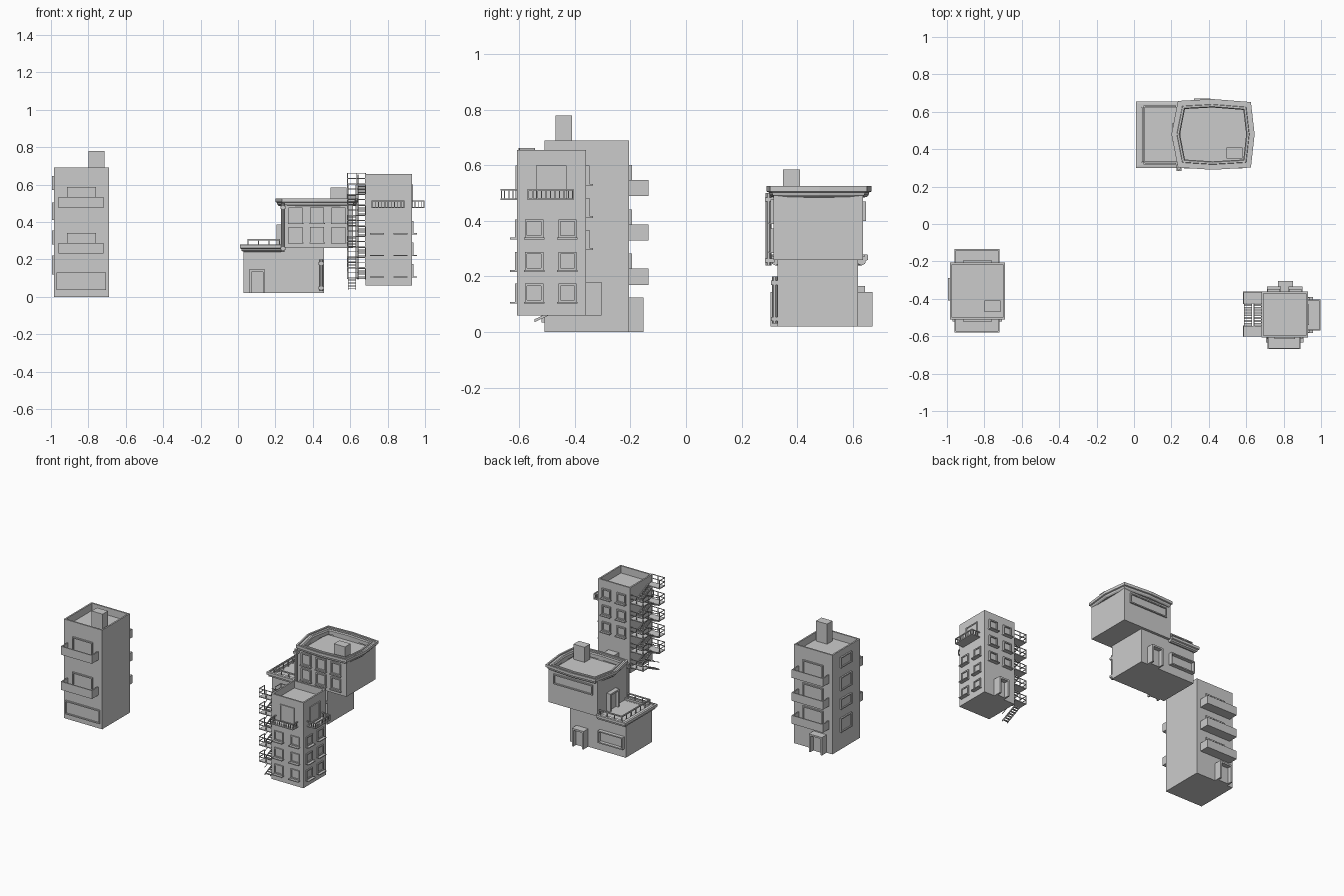
import bpy, bmesh, math
from mathutils import Vector

if "Cube" in bpy.data.objects:
    bpy.data.objects.remove(bpy.data.objects["Cube"])


def finish(bm, name):
    bmesh.ops.recalc_face_normals(bm, faces=bm.faces)
    me = bpy.data.meshes.new(name)
    bm.to_mesh(me)
    bm.free()
    ob = bpy.data.objects.new(name, me)
    bpy.context.collection.objects.link(ob)
    return ob


def box(bm, x0, x1, y0, y1, z0, z1):
    r = bmesh.ops.create_cube(bm, size=1)
    for v in r["verts"]:
        v.co = Vector(((x0 + x1) / 2 + v.co.x * (x1 - x0),
                       (y0 + y1) / 2 + v.co.y * (y1 - y0),
                       (z0 + z1) / 2 + v.co.z * (z1 - z0)))


def fbox(bm, face, u0, u1, z0, z1, o0, o1):
    """Box on a wall: u along the wall, o outward from it. face = (side, wall coordinate)"""
    side, w = face
    s = -1 if side in "FL" else 1
    a, b = sorted((w + s * o0, w + s * o1))
    if side in "FB":
        box(bm, u0, u1, a, b, z0, z1)
    else:
        box(bm, a, b, u0, u1, z0, z1)


def window(bm, face, u0, u1, z0, z1, d=0.01, t=0.008, sill=0.0):
    fbox(bm, face, u0, u0 + t, z0, z1, -.004, d)
    fbox(bm, face, u1 - t, u1, z0, z1, -.004, d)
    fbox(bm, face, u0 + t, u1 - t, z0, z0 + t, -.004, d)
    fbox(bm, face, u0 + t, u1 - t, z1 - t, z1, -.004, d)
    fbox(bm, face, u0 + t, u1 - t, z0 + t, z1 - t, -.004, .002)
    if sill:
        fbox(bm, face, u0 - .004, u1 + .004, z0 - .006, z0, -.004, sill)


def porch(bm, face, u0, u1, z0, z1, d, t=0.012):
    fbox(bm, face, u0, u0 + t, z0, z1 - t, -.004, d)
    fbox(bm, face, u1 - t, u1, z0, z1 - t, -.004, d)
    fbox(bm, face, u0, u1, z1 - t, z1, -.004, d)
    fbox(bm, face, u0 + t, u1 - t, z0, z1 - t, -.004, d * .4)


def solid_balcony(bm, face, u0, u1, z0, z1, d, t=0.008):
    fbox(bm, face, u0, u1, z0, z0 + t, -.004, d)
    fbox(bm, face, u0, u1, z0 + t, z1, d - t, d)
    for a in (u0, u1 - t):
        fbox(bm, face, a, a + t, z0 + t, z1, -.004, d - t)


def rail_balcony(bm, face, u0, u1, z0, z1, d, n=11, t=0.004):
    fbox(bm, face, u0, u1, z0, z0 + .006, -.004, d)
    fbox(bm, face, u0, u1, z1 - .006, z1, d - .006, d)
    for i in range(n):
        u = u0 + (u1 - u0 - t) * i / (n - 1)
        fbox(bm, face, u, u + t, z0, z1, d - t - .001, d - .001)
    for a in (u0, u1 - .006):
        fbox(bm, face, a, a + .006, z1 - .006, z1, -.004, d)
        for k in range(1, 4):
            o = d * k / 4
            fbox(bm, face, a, a + t, z0, z1, o - t / 2, o + t / 2)


def tower(name, x0, x1, y0, y1, z0, z1, rim=0.015, deep=0.05):
    """Block with a sunken flat roof"""
    bm = bmesh.new()
    box(bm, x0, x1, y0, y1, z0, z1)
    bm.faces.ensure_lookup_table()
    top = max(bm.faces, key=lambda f: f.calc_center_median().z)
    bmesh.ops.inset_region(bm, faces=[top], thickness=rim)
    r = bmesh.ops.extrude_discrete_faces(bm, faces=[top])
    for v in r["faces"][0].verts:
        v.co.z -= deep
    return finish(bm, name)


def sweep(name, pts, prof, closed):
    """Mitred moulding: profile of (inward offset, z) along an anticlockwise path"""
    bm = bmesh.new()
    P = [Vector(p) for p in pts]
    n = len(P)
    rings = []
    for i, p in enumerate(P):
        d0 = (p - P[i - 1]).normalized() if closed or i else (P[1] - p).normalized()
        d1 = (P[(i + 1) % n] - p).normalized() if closed or i < n - 1 else d0
        n0, n1 = Vector((-d0.y, d0.x)), Vector((-d1.y, d1.x))
        m = (n0 + n1) / (1 + n0.dot(n1))
        rings.append([bm.verts.new((p.x + m.x * o, p.y + m.y * o, z)) for o, z in prof])
    k = len(prof)
    for i in range(n if closed else n - 1):
        a, b = rings[i], rings[(i + 1) % n]
        for j in range(k):
            bm.faces.new((a[j], b[j], b[(j + 1) % k], a[(j + 1) % k]))
    if not closed:
        bm.faces.new(rings[0])
        bm.faces.new(rings[-1])
    return finish(bm, name)


# --- left apartment block ---
tower("block_walls", -.985, -.69, -.51, -.205, 0, .69)
bm = bmesh.new()
box(bm, -.80, -.715, -.47, -.41, .63, .78)
finish(bm, "block_roof_box")
bm = bmesh.new()
F, B, L = ("F", -.51), ("B", -.205), ("L", -.985)
for face, levels in ((F, (.23, .475)), (B, (.17, .33, .49))):
    for z in levels:
        solid_balcony(bm, face, -.96, -.72, z, z + .058, .07)
        window(bm, face, -.915, -.76, z + .008, z + .112)
finish(bm, "block_balconies")
bm = bmesh.new()
window(bm, F, -.97, -.705, .035, .13)
for z0, z1 in ((.12, .22), (.28, .355), (.41, .505), (.57, .645)):
    window(bm, L, -.41, -.29, z0, z1)
porch(bm, B, -.94, -.84, 0, .125, .052)
finish(bm, "block_windows_and_door")

# --- stepped house ---
tower("house_lower", .03, .46, .33, .62, .02, .262, .02, .001)
tower("house_upper", .235, .615, .315, .638, .26, .515, .02, .035)
sweep("upper_cornice",
      [(.235, .302), (.42, .29), (.625, .302), (.645, .48), (.625, .652), (.42, .668), (.235, .658), (.2, .48)],
      [(.045, .49), (.034, .484), (.018, .486), (.01, .494), (.008, .503), (0, .506), (0, .525),
       (.012, .525), (.012, .517), (.028, .517), (.03, .522), (.04, .522), (.045, .515)], True)
sweep("terrace_cornice", [(.235, .655), (.01, .655), (.01, .30), (.235, .30)],
      [(.035, .245), (.022, .24), (.01, .246), (.008, .256), (0, .26), (0, .278), (.012, .28),
       (.012, .272), (.028, .272), (.035, .276)], False)
bm = bmesh.new()
for y in (.322, .63):
    box(bm, .05, .225, y - .004, y + .004, .30, .308)
    for x in (.054, .11, .166, .221):
        box(bm, x - .003, x + .003, y - .003, y + .003, .26, .301)
box(bm, .05, .058, .322, .63, .30, .308)
for i in range(1, 6):
    y = .322 + .308 * i / 6
    box(bm, .051, .057, y - .003, y + .003, .26, .301)
finish(bm, "terrace_railing")
bm = bmesh.new()
F, B, L = ("F", .315), ("B", .638), ("L", .235)
for x in (.27, .385, .50):
    for z in (.29, .395):
        window(bm, F, x, x + .075, z, z + .083, sill=.018)
window(bm, B, .27, .57, .40, .47)
porch(bm, L, .44, .54, .262, .385, .03)
F, B = ("F", .33), ("B", .62)
window(bm, B, .04, .23, .08, .165, .025)
porch(bm, B, .32, .41, .02, .145, .052)
porch(bm, F, .06, .145, .02, .145, .025)
box(bm, .495, .58, .35, .41, .47, .585)
finish(bm, "house_windows_and_doors")
bm = bmesh.new()
for x, y, z0, z1 in ((.24, .297, .24, .50), (.445, .319, .03, .20)):
    r = bmesh.ops.create_cone(bm, segments=10, cap_ends=True, radius1=.01, radius2=.01, depth=z1 - z0)
    bmesh.ops.translate(bm, verts=r["verts"], vec=(x, y, (z0 + z1) / 2))
    for z in (z0 + .01, z1 - .03):
        box(bm, x - .014, x + .014, y - .013, y + .022, z, z + .015)
finish(bm, "drainpipes")

# --- right tower with fire escape ---
tower("tower_walls", .683, .93, -.608, -.36, .06, .655)
bm = bmesh.new()
F, R, B = ("F", -.608), ("R", .93), ("B", -.36)
for z in (.108, .223, .34):
    for face, us in ((F, (.71, .835)), (R, (-.58, -.46))):
        for u in us:
            window(bm, face, u, u + .066, z, z + .066, .008, sill=.026)
for z in (.302, .417, .533):
    for u in (.715, .83):
        window(bm, B, u, u + .066, z, z + .066, .012, sill=.026)
window(bm, F, .75, .86, .48, .60, .006)
window(bm, R, -.54, -.43, .48, .60, .006)
porch(bm, B, .77, .85, .06, .18, .055)
finish(bm, "tower_windows_and_door")
bm = bmesh.new()
rail_balcony(bm, F, .715, .89, .475, .515, .06)
rail_balcony(bm, R, -.57, -.405, .475, .515, .067)
finish(bm, "tower_balconies")

# fire escape: landings at both ends, two switchback flights between them
bm = bmesh.new()
H = .112
YF, YB = -.545, -.425


def landing(y0, y1, z, outer):
    box(bm, .585, .684, y0, y1, z, z + .006)
    rails = [(.583, .587, y0, y1), (.583, .684, outer - .002, outer + .002)]
    for h in (.03, .058):
        for a in rails:
            box(bm, *a, z + h, z + h + .004)
    for x, y in ((.585, y0), (.585, y1), (.635, outer), (.682, outer)):
        box(bm, x - .002, x + .002, y - .002, y + .002, z, z + .062)


def flight(x0, x1, ya, za, yb, zb, n=7):
    for i in range(n):
        t = (i + .5) / n
        y, z = ya + (yb - ya) * t, za + (zb - za) * t
        box(bm, x0, x1, y - .006, y + .006, z, z + .004)
    for x in (x0, x1 - .003):
        for h, w in ((-.004, .01), (.05, .004)):
            r = bmesh.ops.create_cube(bm, size=1)
            for v in r["verts"]:
                t = v.co.y + .5
                v.co = Vector((x + .003 * (v.co.x + .5), ya + (yb - ya) * t,
                               za + (zb - za) * t + h + w * (v.co.z + .5)))
            if x != x0 and x0 > .62:
                break


for k in range(5):
    zf = .04 + H * k
    zm, zt = zf + H / 2, zf + H
    flight(.587, .63, YF, zf, YB, zm)
    flight(.64, .683, YB, zm, YF, zt)
    landing(YB, -.362, zm, -.364)
    landing(-.602, YF, zt, -.6)
finish(bm, "fire_escape")
